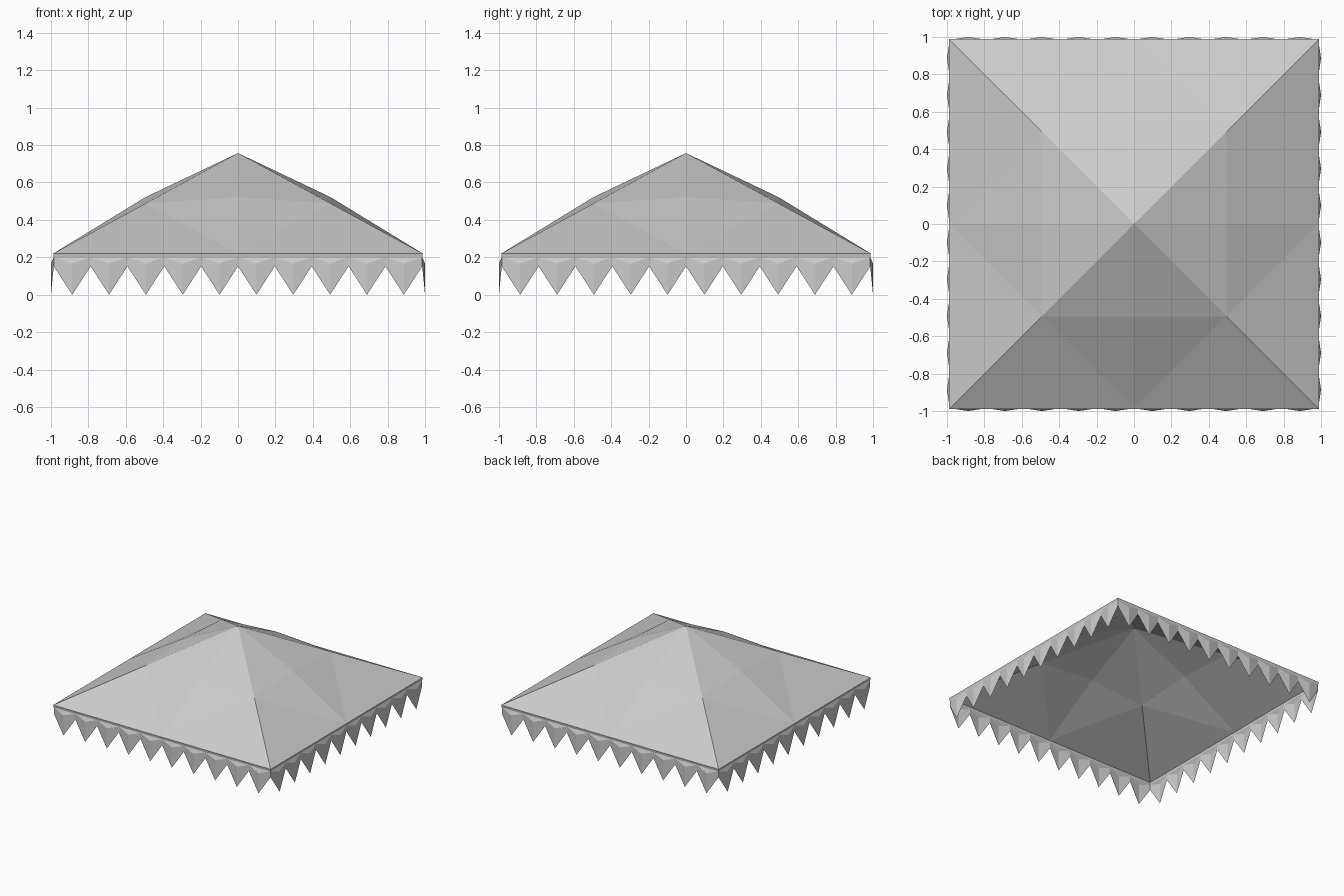
import bpy, bmesh, math
from mathutils import Matrix

if "Cube" in bpy.data.objects:
    bpy.data.objects.remove(bpy.data.objects["Cube"])

EDGE = 0.988      # half width of the roof edge
BULGE = 1.0       # half width at the puffed-out teeth
EAVE = 0.22       # height of the roof edge
BAND = 0.2        # underside of the hem band
TEETH = 10        # scallops on each side

grey = bpy.data.materials.new("canvas_grey")
grey.diffuse_color = (0.6, 0.6, 0.6, 1)
grey.use_nodes = True
grey.node_tree.nodes["Principled BSDF"].inputs["Base Color"].default_value = grey.diffuse_color


def four_sided(name, faces):
    """Repeat one side's faces around the four sides and weld them."""
    bm = bmesh.new()
    for k in range(4):
        turn = Matrix.Rotation(k * math.pi / 2, 3, 'Z')
        for pts in faces:
            bm.faces.new([bm.verts.new(turn @ Matrix.Identity(3) @ v) for v in map(vec, pts)])
    bmesh.ops.remove_doubles(bm, verts=bm.verts, dist=1e-4)
    mesh = bpy.data.meshes.new(name)
    bm.to_mesh(mesh)
    bm.free()
    mesh.materials.append(grey)
    obj = bpy.data.objects.new(name, mesh)
    bpy.context.collection.objects.link(obj)
    return obj


def vec(p):
    return Matrix.Translation(p).to_translation()


# Roof: each side bulges a little at its centre, with straight hips
h = EDGE / 2
apex, centre, mid = (0, 0, 0.757), (0, -h, 0.522), (0, -EDGE, EAVE)
hip_l, hip_r = (-h, -h, 0.4885), (h, -h, 0.4885)
corner_l, corner_r = (-EDGE, -EDGE, EAVE), (EDGE, -EDGE, EAVE)
four_sided("canopy_roof", [
    (apex, hip_l, centre), (apex, centre, hip_r),
    (hip_l, mid, centre), (centre, mid, hip_r),
    (hip_l, corner_l, mid), (hip_r, mid, corner_r),
])

# Hem band below the roof edge
low = EDGE - 0.003
four_sided("hem_band", [
    (corner_l, (-low, -low, BAND), (low, -low, BAND), corner_r),
])

# Valance: pointed teeth folded outward along their middle
step = 2 * low / TEETH
teeth = []
for i in range(TEETH):
    l = -low + i * step
    r, c = l + step, l + step / 2
    top_l, top_r = (l, -low, BAND), (r, -low, BAND)
    notch_l, notch_r = (l, -low, 0.152), (r, -low, 0.152)
    fold, tip = (c, -BULGE, 0.167), (c, -BULGE, 0)
    teeth += [(top_l, fold, top_r),
              (top_l, notch_l, fold), (top_r, fold, notch_r),
              (notch_l, tip, fold), (fold, tip, notch_r)]
four_sided("valance_teeth", teeth)
